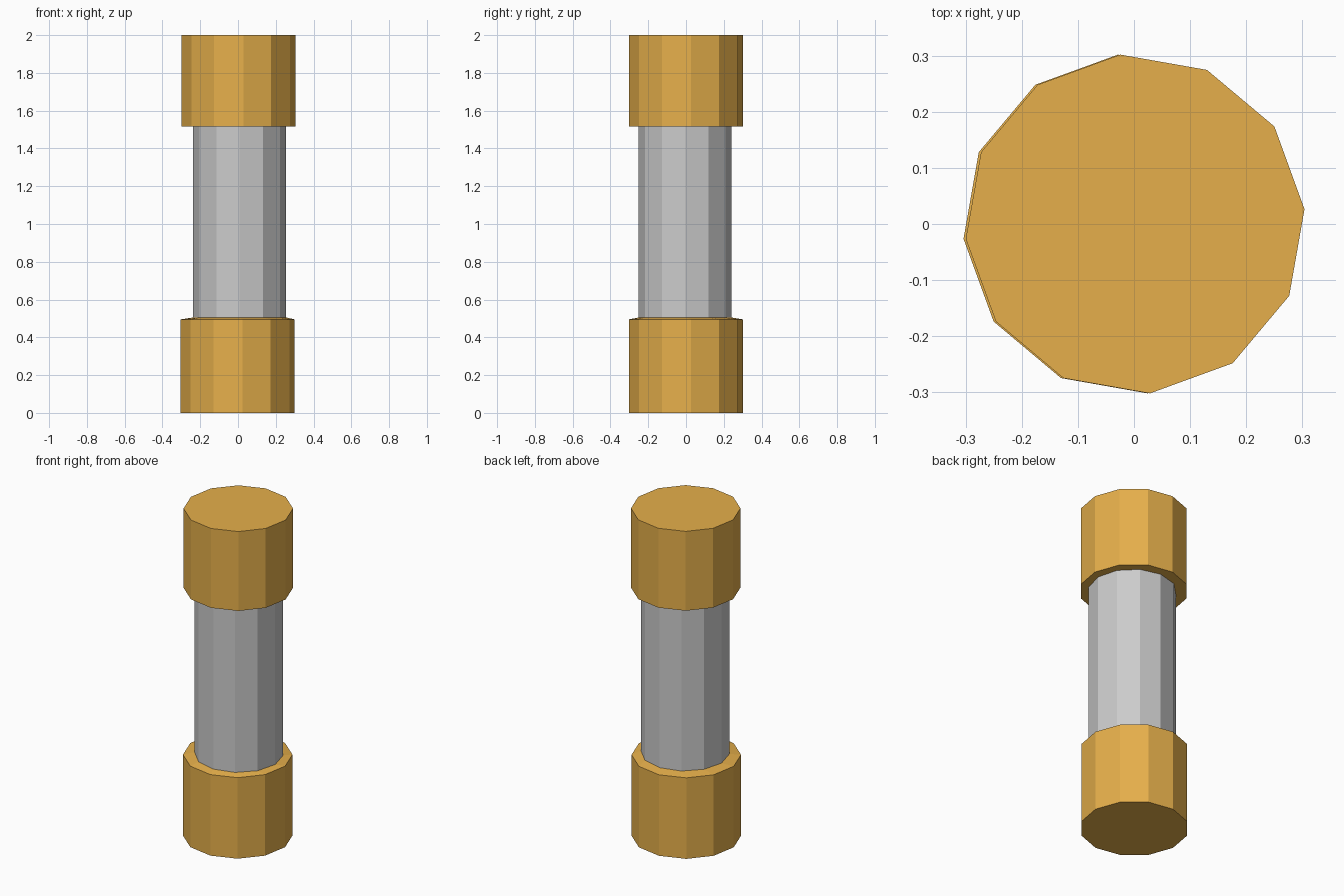
import bpy, bmesh
from math import cos, sin, radians, pi

if "Cube" in bpy.data.objects:
    bpy.data.objects.remove(bpy.data.objects["Cube"])

SIDES = 12
TUBE = (0.009, -0.005, 0.246, 0)     # centre x, centre y, radius, twist in degrees
TOP = (0.002, 0.0, 0.303, 5)
BOTTOM = (-0.002, 0.0, 0.303, 5)


def loft(name, sections, cap_start=False, cap_end=False, material=None):
    """Join stacked 12-sided rings, each given as (ring, z), with flat faces."""
    bm = bmesh.new()
    rings = []
    for (cx, cy, r, twist), z in sections:
        angles = [radians(twist) + 2 * pi * i / SIDES for i in range(SIDES)]
        rings.append([bm.verts.new((cx + r * cos(a), cy + r * sin(a), z)) for a in angles])
    for low, high in zip(rings, rings[1:]):
        for i in range(SIDES):
            j = (i + 1) % SIDES
            bm.faces.new((low[i], low[j], high[j], high[i]))
    if cap_start:
        bm.faces.new(rings[0][::-1])
    if cap_end:
        bm.faces.new(rings[-1])
    mesh = bpy.data.meshes.new(name)
    bm.to_mesh(mesh)
    bm.free()
    if material:
        mesh.materials.append(material)
    obj = bpy.data.objects.new(name, mesh)
    bpy.context.collection.objects.link(obj)
    return obj


brass = bpy.data.materials.new("brass")
brass.diffuse_color = (0.79, 0.43, 0.07, 1)
brass.use_nodes = True
brass.node_tree.nodes["Principled BSDF"].inputs["Base Color"].default_value = brass.diffuse_color

# End caps, each with a shoulder running in to the tube
loft("bottom_cap", [(BOTTOM, 0), (BOTTOM, 0.495), (TUBE, 0.505)], cap_start=True, material=brass)
loft("top_cap", [(TUBE, 1.515), (TOP, 1.515), (TOP, 2)], cap_end=True, material=brass)

# Grey tube between the caps
loft("tube", [(TUBE, 0.505), (TUBE, 1.515)])
